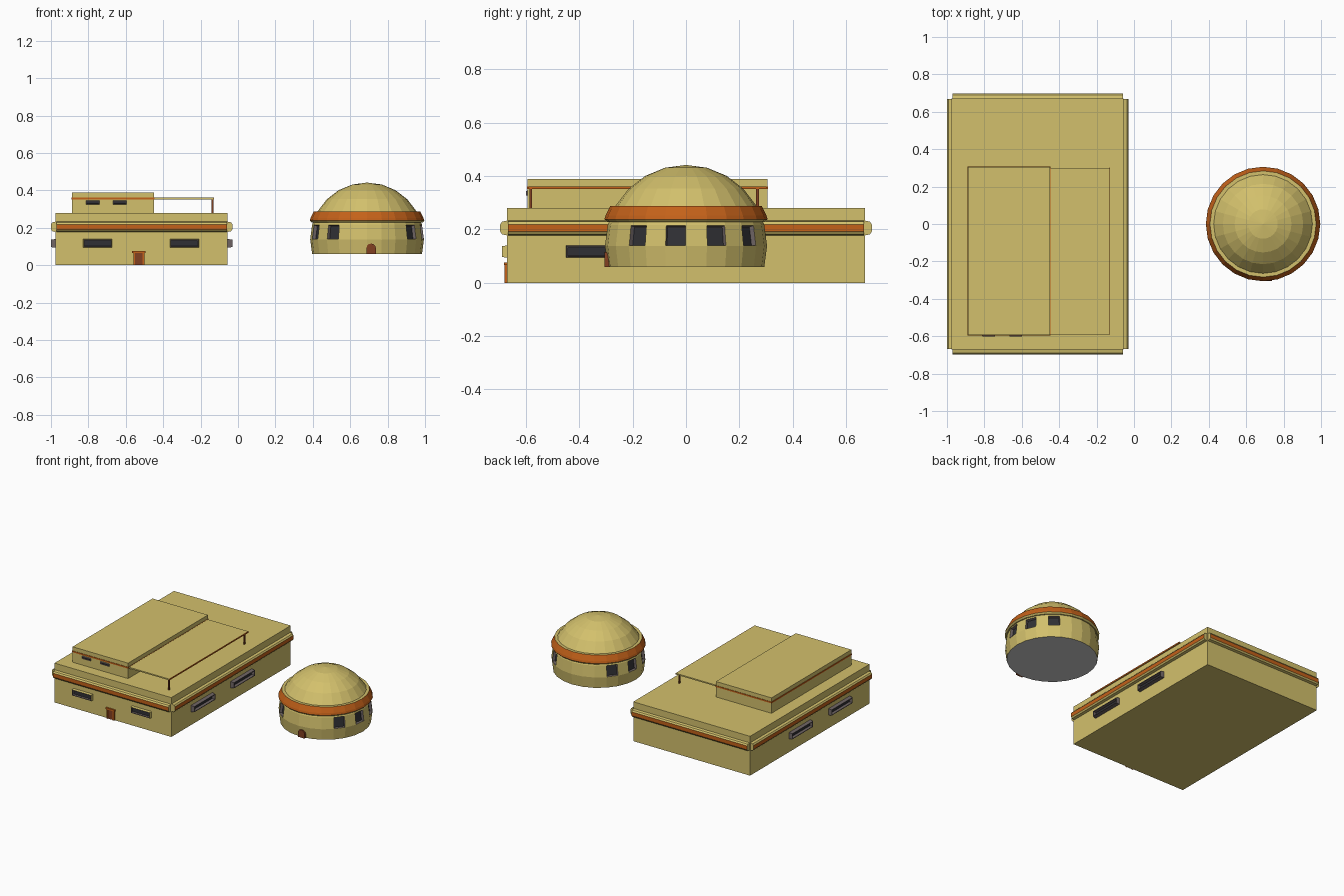
import bpy, bmesh
from math import radians, sin, cos, pi
from mathutils import Matrix, Vector

if "Cube" in bpy.data.objects:
    bpy.data.objects.remove(bpy.data.objects["Cube"])


def material(name, rgb):
    m = bpy.data.materials.new(name)
    m.diffuse_color = (*rgb, 1)
    m.use_nodes = True
    m.node_tree.nodes["Principled BSDF"].inputs["Base Color"].default_value = m.diffuse_color
    return m


TAN = material("sandstone", (0.65, 0.53, 0.15))
ORANGE = material("orange_trim", (0.55, 0.12, 0.01))
BROWN = material("dark_brown", (0.22, 0.05, 0.015))
GLASS = material("dark_glass", (0.03, 0.03, 0.035))
FRAME = material("window_grey", (0.16, 0.13, 0.13))


def finish(name, bm, mats, matrix=Matrix()):
    bmesh.ops.recalc_face_normals(bm, faces=bm.faces)
    me = bpy.data.meshes.new(name)
    bm.to_mesh(me)
    bm.free()
    for m in mats:
        me.materials.append(m)
    ob = bpy.data.objects.new(name, me)
    ob.matrix_world = matrix
    bpy.context.collection.objects.link(ob)
    return ob


def box(name, x, y, z, mat):
    """Box from (min, max) ranges."""
    bm = bmesh.new()
    size = [b - a for a, b in (x, y, z)]
    mid = [(a + b) / 2 for a, b in (x, y, z)]
    bmesh.ops.create_cube(bm, size=1, matrix=Matrix.Translation(mid) @ Matrix.Diagonal((*size, 1)))
    return finish(name, bm, [mat])


def prism(name, section, length, mats, matrix, coloured=()):
    """Section of (out, z) points swept along x, facing -y; listed sides use the second material."""
    bm = bmesh.new()
    ends = [[bm.verts.new((s * length / 2, -o, z)) for o, z in section] for s in (-1, 1)]
    n = len(section)
    bm.faces.new(ends[0])
    bm.faces.new(ends[1][::-1])
    for i in range(n):
        j = (i + 1) % n
        f = bm.faces.new((ends[0][i], ends[1][i], ends[1][j], ends[0][j]))
        f.material_index = 1 if i in coloured else 0
    return finish(name, bm, mats, matrix)


def window(name, loc, w, h, depth, turn=0, side=FRAME):
    """Tapered frame with sunken glass, facing -y before turning."""
    bm = bmesh.new()
    bmesh.ops.create_cube(bm, size=1, matrix=Matrix.Translation((0, -depth / 2, 0)) @ Matrix.Diagonal((w, depth, h, 1)))
    for v in bm.verts:
        if v.co.y < -depth / 2:
            v.co.x *= 1 - 0.006 / w
            v.co.z *= 1 - 0.006 / h
    bm.faces.ensure_lookup_table()
    front = min(bm.faces, key=lambda f: f.calc_center_median().y)
    lip = bmesh.ops.inset_region(bm, faces=[front], thickness=h * 0.13)["faces"]
    reveal = bmesh.ops.inset_region(bm, faces=[front], thickness=0.0005, depth=-depth * 0.85)["faces"]
    for f in lip + reveal:
        f.material_index = 1
    front.material_index = 2
    finish(name, bm, [side, FRAME, GLASS],
           Matrix.Translation(loc) @ Matrix.Rotation(radians(turn), 4, 'Z'))


def lathe(name, profile, n, mats, centre, closed=False, coloured=()):
    """Revolve (radius, z) points; listed profile segments use the second material."""
    bm = bmesh.new()
    rings = [[bm.verts.new((r * cos(2 * pi * k / n), r * sin(2 * pi * k / n), z)) for k in range(n)]
             for r, z in profile]
    for i in range(len(rings) - (0 if closed else 1)):
        a, b = rings[i], rings[(i + 1) % len(rings)]
        for k in range(n):
            l = (k + 1) % n
            f = bm.faces.new((a[k], a[l], b[l], b[k]))
            f.material_index = 1 if i in coloured else 0
    bmesh.ops.remove_doubles(bm, verts=bm.verts, dist=1e-5)
    return bm if mats is None else finish(name, bm, mats, Matrix.Translation(centre))


# Main building
CX, HX, HY = -0.515, 0.46, 0.672
box("main_building", (CX - HX, CX + HX), (-HY, HY), (0, 0.28), TAN)

# Trim band on each wall
section = [(0, 0.178), (0.018, 0.182), (0.025, 0.192), (0.025, 0.219), (0.018, 0.229), (0, 0.233)]
for i, side in enumerate(("front", "right", "back", "left")):
    half, dist = (HX, HY) if i % 2 == 0 else (HY, HX)
    m = (Matrix.Translation((CX, 0, 0)) @ Matrix.Rotation(i * pi / 2, 4, 'Z')
         @ Matrix.Translation((0, -dist, 0)))
    prism(f"trim_{side}", section, 2 * half - 0.01, [TAN, ORANGE], m, coloured=(2,))

# Main building windows
for k, x in enumerate((-0.75, -0.287)):
    window(f"front_window_{k}", (x, -HY, 0.117), 0.155, 0.046, 0.018, 0, TAN)
for k, y in enumerate((-0.33, 0.115)):
    window(f"right_window_{k}", (CX + HX, y, 0.117), 0.24, 0.046, 0.025, 90)
    window(f"left_window_{k}", (CX - HX, y, 0.117), 0.24, 0.046, 0.025, -90)

# Front door
box("door_panel", (-0.55, -0.51), (-0.677, -0.66), (0, 0.065), BROWN)
for k, x in enumerate((-0.555, -0.505)):
    box(f"door_jamb_{k}", (x - 0.005, x + 0.005), (-0.681, -0.66), (0, 0.066), ORANGE)
box("door_lintel", (-0.566, -0.494), (-0.683, -0.66), (0.066, 0.077), ORANGE)

# Upper storey with stripe and small windows
box("upper_storey", (-0.887, -0.45), (-0.594, 0.305), (0.28, 0.39), TAN)
box("upper_stripe", (-0.89, -0.447), (-0.597, 0.308), (0.352, 0.362), ORANGE)
for k, x in enumerate((-0.777, -0.632)):
    window(f"upper_window_{k}", (x, -0.594, 0.336), 0.072, 0.02, 0.007)

# Awning on two posts
box("awning", (-0.45, -0.13), (-0.59, 0.30), (0.352, 0.361), TAN)
box("awning_edge", (-0.131, -0.128), (-0.591, 0.301), (0.351, 0.361), ORANGE)
for k, y in enumerate((-0.582, 0.268)):
    box(f"awning_post_{k}", (-0.141, -0.132), (y - 0.005, y + 0.005), (0.28, 0.352), BROWN)

# Domed hut: cut sphere with sunken windows in the row above its equator
N, R, ZC, DX = 24, 0.304, 0.138, 0.69
arc = [(R * cos(radians(a)), ZC + R * sin(radians(a))) for a in range(-15, 91, 15)]
bm = lathe("hut", arc, N, None, None)
bmesh.ops.recalc_face_normals(bm, faces=bm.faces)
panes = []
for angle in (22.5, 52.5, 142.5, 172.5, 202.5, 232.5, 322.5, 352.5):
    d = Vector((cos(radians(angle)), sin(radians(angle)), 0))
    row = [f for f in bm.faces if ZC < f.calc_center_median().z < ZC + 0.075]
    panes.append(max(row, key=lambda f: f.calc_center_median().dot(d)))
bmesh.ops.inset_individual(bm, faces=panes, thickness=0.003)
reveal = bmesh.ops.inset_individual(bm, faces=panes, thickness=0.004, depth=-0.018)["faces"]
for f in reveal:
    f.material_index = 1
for f in panes:
    f.material_index = 2
finish("domed_hut", bm, [TAN, FRAME, GLASS], Matrix.Translation((DX, 0, 0)))

# Hut floor, left grey
bm = bmesh.new()
bmesh.ops.create_circle(bm, cap_ends=True, segments=N, radius=arc[0][0],
                        matrix=Matrix.Translation((0, 0, arc[0][1])))
finish("hut_floor", bm, [], Matrix.Translation((DX, 0, 0)))

# Sloped rim around the dome
lathe("hut_rim", [(0.275, 0.226), (0.296, 0.228), (0.306, 0.238), (0.302, 0.252), (0.284, 0.288), (0.258, 0.288)],
      N, [TAN, ORANGE], (DX, 0, 0), closed=True, coloured=(2, 3))

# Arched hut door
arch = [(-0.026, 0.06), (0.026, 0.06)] + [(0.026 * cos(pi * k / 6), 0.09 + 0.026 * sin(pi * k / 6)) for k in range(7)]
prism("hut_door", arch, 0.055, [BROWN],
      Matrix.Translation((0.712, -0.278, 0)) @ Matrix.Rotation(pi / 2, 4, 'Z'))
